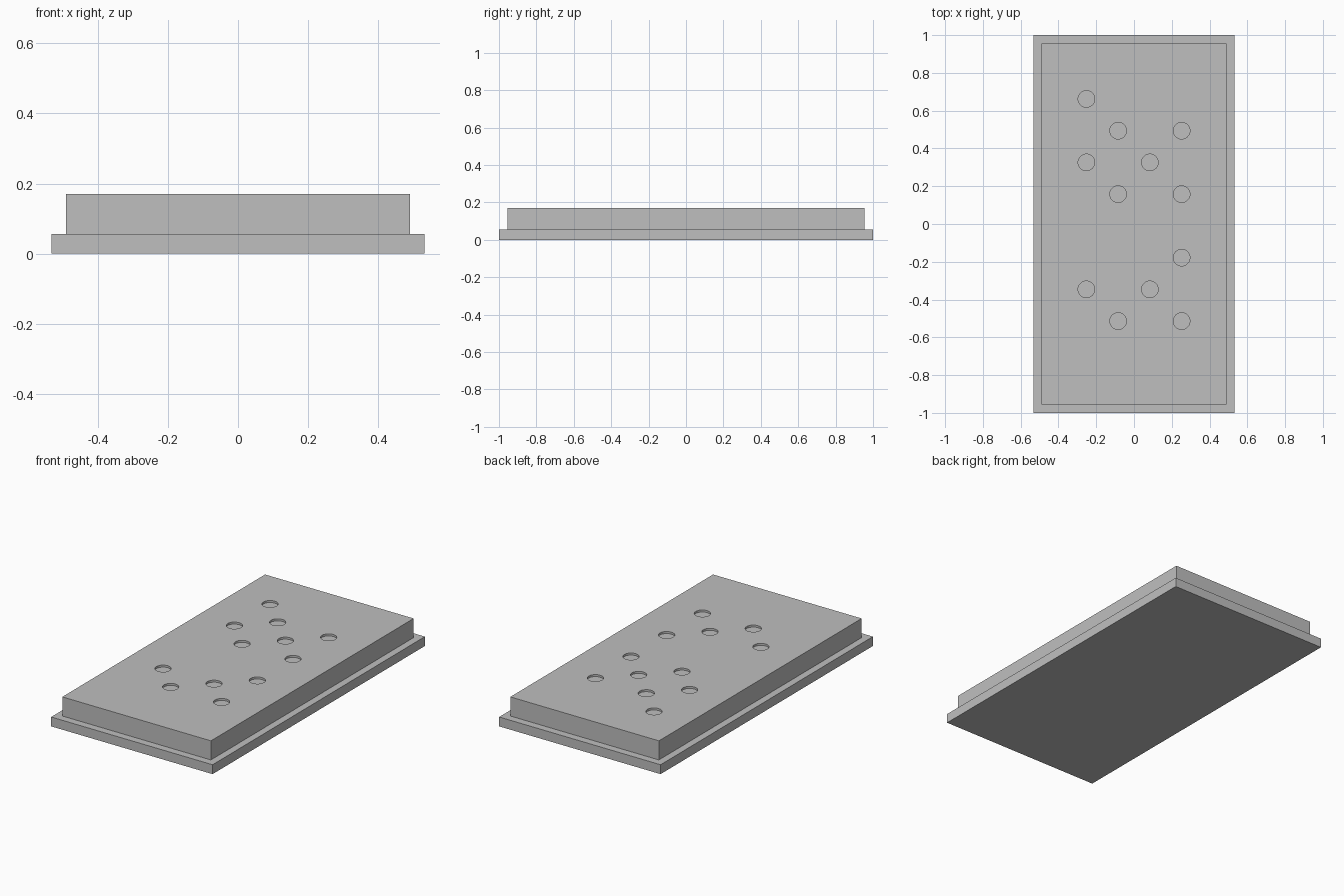
import bpy
import bmesh
from mathutils import Matrix

cube = bpy.data.objects.get("Cube")
if cube:
    bpy.data.objects.remove(cube, do_unlink=True)

grey = bpy.data.materials.new("light_grey")
grey.use_nodes = True
colour = (0.52, 0.52, 0.52, 1)
grey.diffuse_color = colour
grey.node_tree.nodes["Principled BSDF"].inputs["Base Color"].default_value = colour


def make_object(name, bm):
    mesh = bpy.data.meshes.new(name)
    bm.to_mesh(mesh)
    bm.free()
    mesh.materials.append(grey)
    obj = bpy.data.objects.new(name, mesh)
    bpy.context.collection.objects.link(obj)
    return obj


def slab(name, width, length, bottom, top):
    bm = bmesh.new()
    place = Matrix.Translation((0, 0, (bottom + top) / 2))
    size = Matrix.Diagonal((width, length, top - bottom, 1))
    bmesh.ops.create_cube(bm, size=1, matrix=place @ size)
    return make_object(name, bm)


# Wide base plate with a thicker, narrower slab on it
BASE_TOP, TOP = 0.056, 0.17
slab("base_plate", 1.065, 2.0, 0, BASE_TOP)
upper = slab("upper_slab", 0.98, 1.91, BASE_TOP, TOP)

# Shallow round recesses, laid out on a regular grid from back to front
PATTERN = ["#...", ".#.#", "#.#.", ".#.#", "....", "...#", "#.#.", ".#.#"]
STEP, RADIUS, DEPTH = 0.168, 0.044, 0.012
bm = bmesh.new()
for row, line in enumerate(PATTERN):
    for col, mark in enumerate(line):
        if mark == "#":
            spot = (-0.252 + col * STEP, 0.662 - row * STEP, TOP)
            bmesh.ops.create_cone(bm, cap_ends=True, segments=32,
                                  radius1=RADIUS, radius2=RADIUS,
                                  depth=2 * DEPTH,
                                  matrix=Matrix.Translation(spot))
cutter = make_object("recess_cutter", bm)
cutter.hide_render = True

# Cut the recesses, then discard the cutter
cut = upper.modifiers.new("recesses", "BOOLEAN")
cut.operation = "DIFFERENCE"
cut.solver = "EXACT"
cut.object = cutter
bpy.context.view_layer.objects.active = upper
bpy.ops.object.modifier_apply(modifier=cut.name)
bpy.data.objects.remove(cutter, do_unlink=True)
